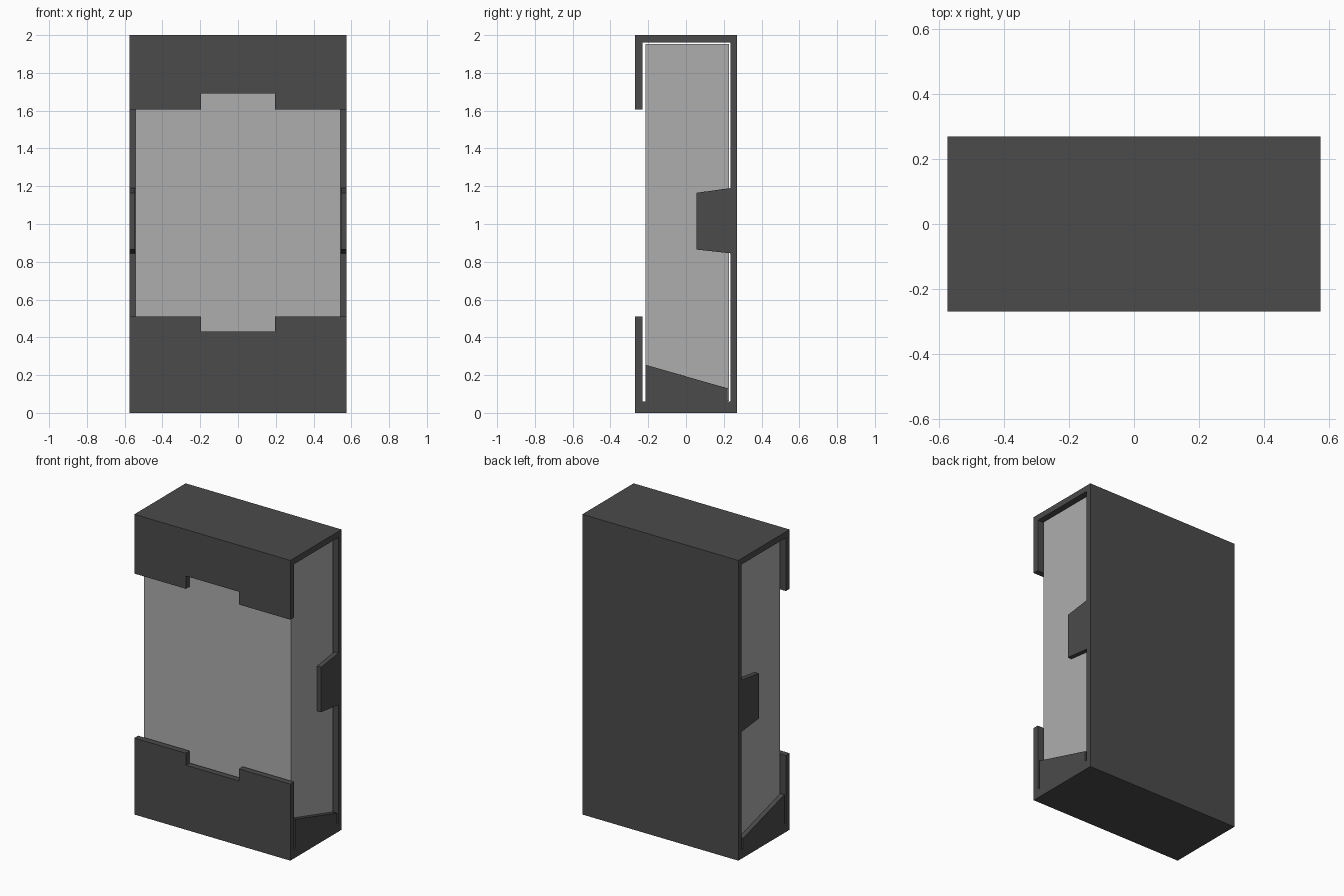
import bpy, bmesh

if "Cube" in bpy.data.objects:
    bpy.data.objects.remove(bpy.data.objects["Cube"])


def grey(name, value):
    mat = bpy.data.materials.new(name)
    mat.diffuse_color = (value, value, value, 1)
    mat.use_nodes = True
    mat.node_tree.nodes["Principled BSDF"].inputs["Base Color"].default_value = mat.diffuse_color
    return mat


def extrude_x(name, profile, half):
    """Extrude a (y, z) outline from x = -half to x = +half."""
    bm = bmesh.new()
    face = bm.faces.new([bm.verts.new((-half, y, z)) for y, z in profile])
    new = bmesh.ops.extrude_face_region(bm, geom=[face])["geom"]
    bmesh.ops.translate(bm, vec=(2 * half, 0, 0),
                        verts=[v for v in new if isinstance(v, bmesh.types.BMVert)])
    bmesh.ops.recalc_face_normals(bm, faces=bm.faces)
    mesh = bpy.data.meshes.new(name)
    bm.to_mesh(mesh)
    bm.free()
    obj = bpy.data.objects.new(name, mesh)
    bpy.context.collection.objects.link(obj)
    return obj


def block(name, half, y0, y1, z0, z1):
    return extrude_x(name, [(y0, z0), (y1, z0), (y1, z1), (y0, z1)], half)


def cut(obj, cutter):
    cutter.hide_render = True
    mod = obj.modifiers.new("cut", 'BOOLEAN')
    mod.operation, mod.solver, mod.object = 'DIFFERENCE', 'EXACT', cutter
    bpy.context.view_layer.objects.active = obj
    bpy.ops.object.modifier_apply(modifier=mod.name)
    bpy.data.objects.remove(cutter)


# Bracket side outline: back, top, front lips, middle clip and sloped bottom cheek
outline = [(-.27, 0), (.27, 0), (.27, 2), (-.27, 2), (-.27, 1.605), (-.23, 1.605),
           (-.23, 1.96), (.235, 1.96),
           (.235, 1.19), (.055, 1.165), (.055, .865), (.235, .845),
           (.235, .06), (.22, .06), (.22, .13), (-.215, .255), (-.215, .06),
           (-.23, .06), (-.23, .51), (-.27, .51)]
bracket = extrude_x("bracket", outline, .575)

# Hollow between the side clips, and the notches in both front lips
cut(bracket, block("cavity_cutter", .545, -.23, .235, .06, 1.96))
cut(bracket, block("notch_cutter", .195, -.35, -.22, .43, 1.69))

bevel = bracket.modifiers.new("edge_bevel", 'BEVEL')
bevel.width, bevel.segments = .007, 2
bevel.limit_method, bevel.angle_limit = 'ANGLE', .5
bracket.data.materials.append(grey("dark_grey", .07))

# Device held inside the bracket
device = block("device_box", .543, -.215, .227, .064, 1.952)
device.data.materials.append(grey("light_grey", .42))
